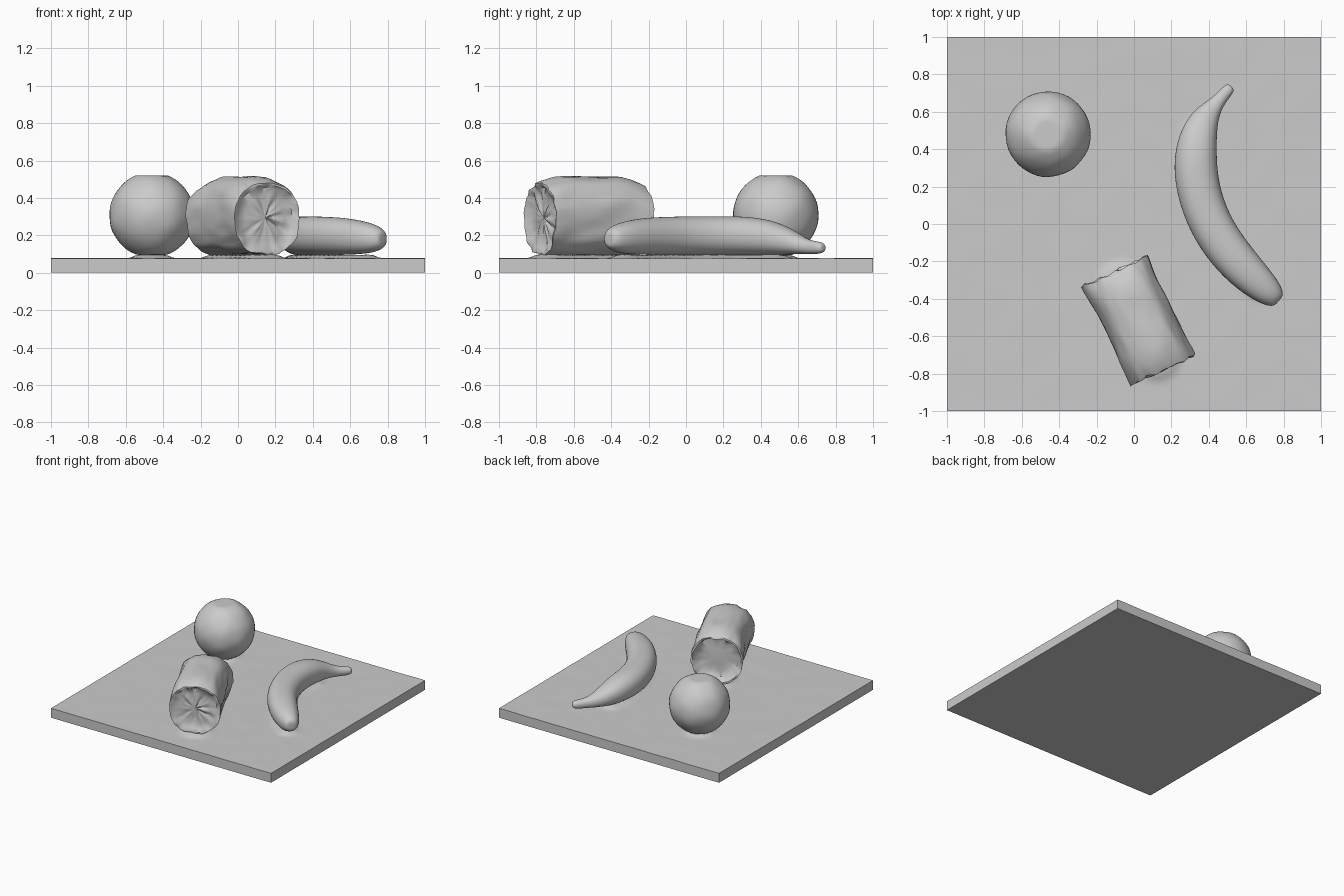
import bpy, bmesh, math
from mathutils import Vector, noise

if "Cube" in bpy.data.objects:
    bpy.data.objects.remove(bpy.data.objects["Cube"])

grey = bpy.data.materials.new("plain grey")
grey.use_nodes = True
grey.diffuse_color = (0.6, 0.6, 0.6, 1)
grey.node_tree.nodes["Principled BSDF"].inputs["Base Color"].default_value = (0.6, 0.6, 0.6, 1)

BOARD_TOP, REST = 0.077, 0.095


def finish(name, bm, angle=40, subdiv=0):
    bmesh.ops.recalc_face_normals(bm, faces=bm.faces)
    mesh = bpy.data.meshes.new(name)
    bm.to_mesh(mesh)
    bm.free()
    mesh.materials.append(grey)
    obj = bpy.data.objects.new(name, mesh)
    bpy.context.collection.objects.link(obj)
    if subdiv:
        mod = obj.modifiers.new("smooth", 'SUBSURF')
        mod.levels = mod.render_levels = subdiv
    bpy.ops.object.select_all(action='DESELECT')
    obj.select_set(True)
    bpy.context.view_layer.objects.active = obj
    bpy.ops.object.shade_smooth_by_angle(angle=math.radians(angle))
    return obj


def loft(rings):
    """Skin a list of equal point rings and close both ends."""
    bm = bmesh.new()
    loops = [[bm.verts.new(p) for p in ring] for ring in rings]
    n = len(loops[0])
    for a, b in zip(loops, loops[1:]):
        for i in range(n):
            j = (i + 1) % n
            bm.faces.new((a[i], a[j], b[j], b[i]))
    for loop in (loops[0], loops[-1]):
        mid = sum((v.co for v in loop), Vector()) / n
        tip = bm.verts.new(mid)
        for i in range(n):
            bm.faces.new((loop[i], loop[(i + 1) % n], tip))
    return bm


def rounded(c, power):
    """Squarish round: power below 1 pushes the corners outward."""
    return math.copysign(abs(c) ** power, c)


# Banana: x, y, half width, bottom z, top z along the centre line
banana_path = [
    (0.52, 0.735, 0.02, 0.115, 0.15), (0.505, 0.72, 0.033, 0.10, 0.167),
    (0.445, 0.65, 0.035, 0.10, 0.172), (0.385, 0.58, 0.072, 0.10, 0.225),
    (0.345, 0.48, 0.100, 0.095, 0.275), (0.328, 0.36, 0.114, 0.095, 0.298),
    (0.333, 0.24, 0.117, 0.094, 0.302), (0.368, 0.09, 0.116, 0.094, 0.302),
    (0.445, -0.07, 0.114, 0.094, 0.30), (0.56, -0.215, 0.110, 0.095, 0.295),
    (0.675, -0.325, 0.092, 0.10, 0.275), (0.745, -0.385, 0.067, 0.115, 0.25),
    (0.775, -0.41, 0.040, 0.14, 0.22)]
rings = []
for k, (x, y, w, lo, hi) in enumerate(banana_path):
    p, q = banana_path[max(k - 1, 0)], banana_path[min(k + 1, len(banana_path) - 1)]
    along = Vector((q[0] - p[0], q[1] - p[1], 0)).normalized()
    side = Vector((along.y, -along.x, 0))
    ring = []
    for i in range(16):
        a = math.tau * i / 16
        ring.append(Vector((x, y, (lo + hi) / 2)) + side * w * 1.02 * rounded(math.cos(a), 0.9)
                    + Vector((0, 0, (hi - lo) / 2 * 1.02 * rounded(math.sin(a), 0.9))))
    rings.append(ring)
finish("banana", loft(rings), subdiv=2)

# Orange: slightly flattened ball resting on the board
bm = bmesh.new()
bmesh.ops.create_uvsphere(bm, u_segments=48, v_segments=32, radius=1)
for v in bm.verts:
    r = 0.228 + 0.004 * noise.noise(v.co * 2.5)
    v.co = Vector((-0.46, 0.48, 0.308)) + v.co * r
    v.co.z = min(max(v.co.z, REST), 0.52)
finish("orange", bm)

# Log: lumpy cylinder with flared ragged rims and sunken ends
front, back = Vector((0.157, -0.785, 0.30)), Vector((-0.103, -0.252, 0.30))
axis = (back - front).normalized()
length = (back - front).length
side = Vector((-axis.y, axis.x, 0))
SIDES = 56
stations = [(0.025, 0.30), (0.028, 0.60), (0.022, 0.82), (0.004, 0.93), (0.004, 0.985), (0.03, 1.0)]
stations += [(0.07 + (length - 0.14) * k / 14, 1.0) for k in range(15)]
stations += [(length - d, f) for d, f in
             [(0.03, 1.0), (0.003, 0.985), (0.003, 0.92), (0.045, 0.80), (0.055, 0.55), (0.05, 0.3)]]
rings = []
for s, f in stations:
    t = s / length
    half_w = 0.186 + 0.010 * abs(2 * t - 1) ** 4
    top = 0.515 - 0.035 * max(0, 1 - t / 0.25) ** 2 - 0.04 * max(0, (t - 0.72) / 0.28) ** 2
    half_h, mid = (top - REST) / 2, (top + REST) / 2
    ring = []
    for i in range(SIDES):
        a = math.tau * i / SIDES
        c, d = rounded(math.cos(a), 0.85), rounded(math.sin(a), 0.85)
        bump = 0.045 * noise.noise(Vector((c * 2, d * 2, s * 4))) \
            + 0.03 * noise.noise(Vector((c * 5, d * 5, s * 7 + 9)))
        ragged = 0.02 * noise.noise(Vector((c * 3, d * 3, f * 3 + round(t) * 5)))
        ragged *= 1 if t < 0.08 or t > 0.92 else 0
        pt = front + axis * (s + ragged) + side * half_w * c * f * (1 + bump)
        pt.z = max(mid + half_h * d * f * (1 + bump), REST)
        ring.append(pt)
    rings.append(ring)
finish("log", loft(rings), angle=50)

# Board: square slab whose top swells a little where things rest on it
spine = [Vector(p[:2]) for p in banana_path[4:11]]
rests = [(Vector((-0.46, 0.48)), Vector((-0.46, 0.481)), 0.07),
         (front.xy + axis.xy * 0.08, back.xy - axis.xy * 0.08, 0.08)]
rests += [(a, b, 0.035) for a, b in zip(spine, spine[1:])]


def swell(p):
    best = 0
    for a, b, r in rests:
        ab = b - a
        u = min(max((p - a).dot(ab) / ab.length_squared, 0), 1)
        gap = (p - a - ab * u).length - r
        best = max(best, 1 - min(max(gap / 0.06, 0), 1))
    return best * best * (3 - 2 * best)


bm = bmesh.new()
bmesh.ops.create_grid(bm, x_segments=80, y_segments=80, size=1)
rim = [e for e in bm.edges if e.is_boundary]
for v in bm.verts:
    ripple = 0.0015 * noise.noise(v.co * 6)
    v.co.z = BOARD_TOP + ripple + (REST + 0.001 - BOARD_TOP) * swell(v.co.xy)
walls = bmesh.ops.extrude_edge_only(bm, edges=rim)["geom"]
low = [v for v in walls if isinstance(v, bmesh.types.BMVert)]
for v in low:
    v.co.z = 0
bmesh.ops.contextual_create(bm, geom=[e for e in bm.edges
                                      if e.is_boundary and e.verts[0].co.z == 0])
finish("board", bm, angle=30)
